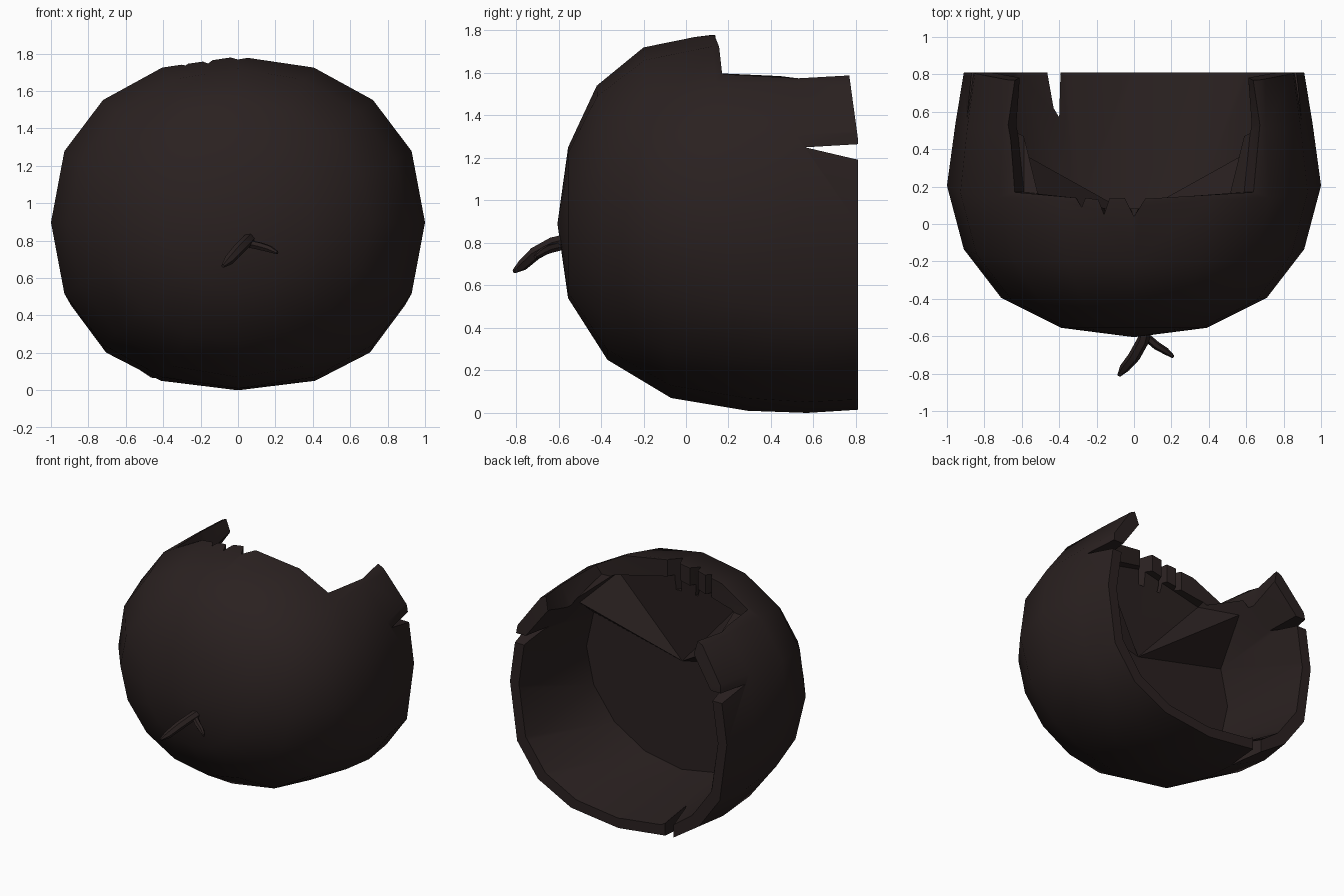
import bpy, bmesh, math
from mathutils import Vector

cube = bpy.data.objects.get("Cube")
if cube:
    bpy.data.objects.remove(cube, do_unlink=True)

husk = bpy.data.materials.new("dark_brown_husk")
husk.use_nodes = True
COLOUR = (0.023, 0.015, 0.0145, 1)
husk.diffuse_color = COLOUR
husk.node_tree.nodes["Principled BSDF"].inputs["Base Color"].default_value = COLOUR


def loft(name, rings):
    """Skin a closed solid over rings; a one-point ring makes a tip."""
    bm = bmesh.new()
    rows = [[bm.verts.new(p) for p in ring] for ring in rings]
    for a, b in zip(rows, rows[1:]):
        n = max(len(a), len(b))
        for i in range(n):
            j = (i + 1) % n
            if len(a) == 1:
                bm.faces.new((a[0], b[i], b[j]))
            else:
                bm.faces.new((a[i], a[j], b[j], b[i]))
    for row in (rows[0], rows[-1]):
        if len(row) > 2:
            bm.faces.new(row)
    bmesh.ops.recalc_face_normals(bm, faces=bm.faces[:])
    mesh = bpy.data.meshes.new(name)
    bm.to_mesh(mesh)
    bm.free()
    mesh.materials.append(husk)
    obj = bpy.data.objects.new(name, mesh)
    bpy.context.collection.objects.link(obj)
    return obj


def activate(obj):
    bpy.ops.object.select_all(action='DESELECT')
    obj.select_set(True)
    bpy.context.view_layer.objects.active = obj


def carve(obj, cutter):
    mod = obj.modifiers.new("carve", 'BOOLEAN')
    mod.operation, mod.solver, mod.object = 'DIFFERENCE', 'EXACT', cutter
    activate(obj)
    bpy.ops.object.modifier_apply(modifier=mod.name)
    bpy.data.objects.remove(cutter, do_unlink=True)


def squared(value, power):
    return math.copysign(abs(value) ** power, value)


def oval(top_y, top_z, low_y, low_z, half_width, power=1.0, sides=16):
    """Slightly tilted upright oval ring; a power under 1 squares it."""
    ring = []
    for i in range(sides):
        a = math.tau * i / sides
        t = (squared(math.sin(a), power) + 1) / 2
        ring.append(Vector((half_width * squared(math.cos(a), (1 + power) / 2),
                            low_y + (top_y - low_y) * t,
                            low_z + (top_z - low_z) * t)))
    return ring


# Rounded outer shell, closed at the front and cut flat at the back
shell = loft("shell", [
    [Vector((0, -0.605, 0.89))],
    oval(-0.555, 1.25, -0.555, 0.54, 0.39),
    oval(-0.42, 1.54, -0.37, 0.25, 0.71),
    oval(-0.20, 1.72, -0.07, 0.07, 0.91, 0.95),
    oval(0.12, 1.785, 0.29, 0.01, 1.0, 0.88),
    oval(0.50, 1.76, 0.57, 0.0, 0.955, 0.75),
    oval(0.81, 1.76, 0.81, 0.015, 0.91, 0.72)])

# Hollow with a flat end wall whose top folds back under the front lip
end_ring = oval(0.05, 1.61, 0.05, 0.17, 0.80)
for p in end_ring:
    side = math.copysign(1, p.x)
    if abs(p.x) < 0.01 and p.z > 1:
        p.y, p.z = 0.09, 1.66
    elif p.z > 1.5:
        p.x, p.y, p.z = 0.50 * side, 0.09, 1.55
    elif p.z > 1.3:
        p.x, p.y, p.z = 0.62 * side, 0.39, 1.40
carve(shell, loft("hollow", [
    [Vector((0, 0.045, 0.99))], end_ring,
    oval(0.9, 1.68, 0.9, 0.08, 0.84, 0.74)]))

# Broken opening in the top, with a jagged front edge
half = [(0.64, 0.9), (0.64, 0.77), (0.68, 0.53), (0.64, 0.17)]
teeth = [(0.06, 0.135), (0, 0.04), (-0.05, 0.14), (-0.13, 0.14), (-0.16, 0.05),
         (-0.19, 0.13), (-0.26, 0.14), (-0.28, 0.09), (-0.31, 0.14)]
opening = half + teeth + [(-x, y) for x, y in reversed(half)]
carve(shell, loft("opening", [
    [Vector((x * 0.92, y, 1.54 if y < 0.2 else 1.40)) for x, y in opening],
    [Vector((x, y, 1.6)) for x, y in opening],
    [Vector((x, y, 2)) for x, y in opening]]))

# Side cracks and the clipped upper back corners
for profile in ([(0.56, 1.25), (0.9, 1.27), (0.9, 1.17)],
                [(0.76, 1.65), (0.81, 1.285), (0.9, 1.285), (0.9, 1.65)]):
    carve(shell, loft("side_crack", [[Vector((x, y, z)) for y, z in profile]
                                     for x in (-1.2, 1.2)]))

# Crack in the bottom rim, with one lip bent outward
crack = [(-0.48, 0.9), (-0.43, 0.62), (-0.40, 0.57), (-0.39, 0.9)]
carve(shell, loft("bottom_crack", [[Vector((x, y, z)) for x, y in crack]
                                   for z in (-0.1, 0.4)]))
for v in shell.data.vertices:
    if v.co.y > 0.8 and -0.52 < v.co.x < -0.44 and v.co.z < 0.4:
        v.co.z -= 0.03


def twig(name, path, radii):
    """Tapered six-sided stick along a path."""
    points = [Vector(p) for p in path]
    quat = (points[-1] - points[0]).to_track_quat('Z', 'Y')
    return loft(name, [
        [p + quat @ Vector((r * math.cos(k * math.tau / 6),
                            r * math.sin(k * math.tau / 6), 0)) for k in range(6)]
        for p, r in zip(points, radii)])


# Forked stem on the front
stem = twig("stem", [(0.07, -0.54, 0.82), (0.05, -0.62, 0.80), (0.0, -0.71, 0.75),
                     (-0.05, -0.77, 0.695), (-0.08, -0.81, 0.665)],
            [0.03, 0.032, 0.032, 0.027, 0.010])
side_twig = twig("side_twig", [(0.05, -0.59, 0.785), (0.12, -0.65, 0.77),
                               (0.17, -0.68, 0.755), (0.21, -0.71, 0.735)],
                 [0.022, 0.022, 0.019, 0.009])

for obj in (shell, stem, side_twig):
    activate(obj)
    bpy.ops.object.shade_smooth_by_angle(angle=math.radians(35))
